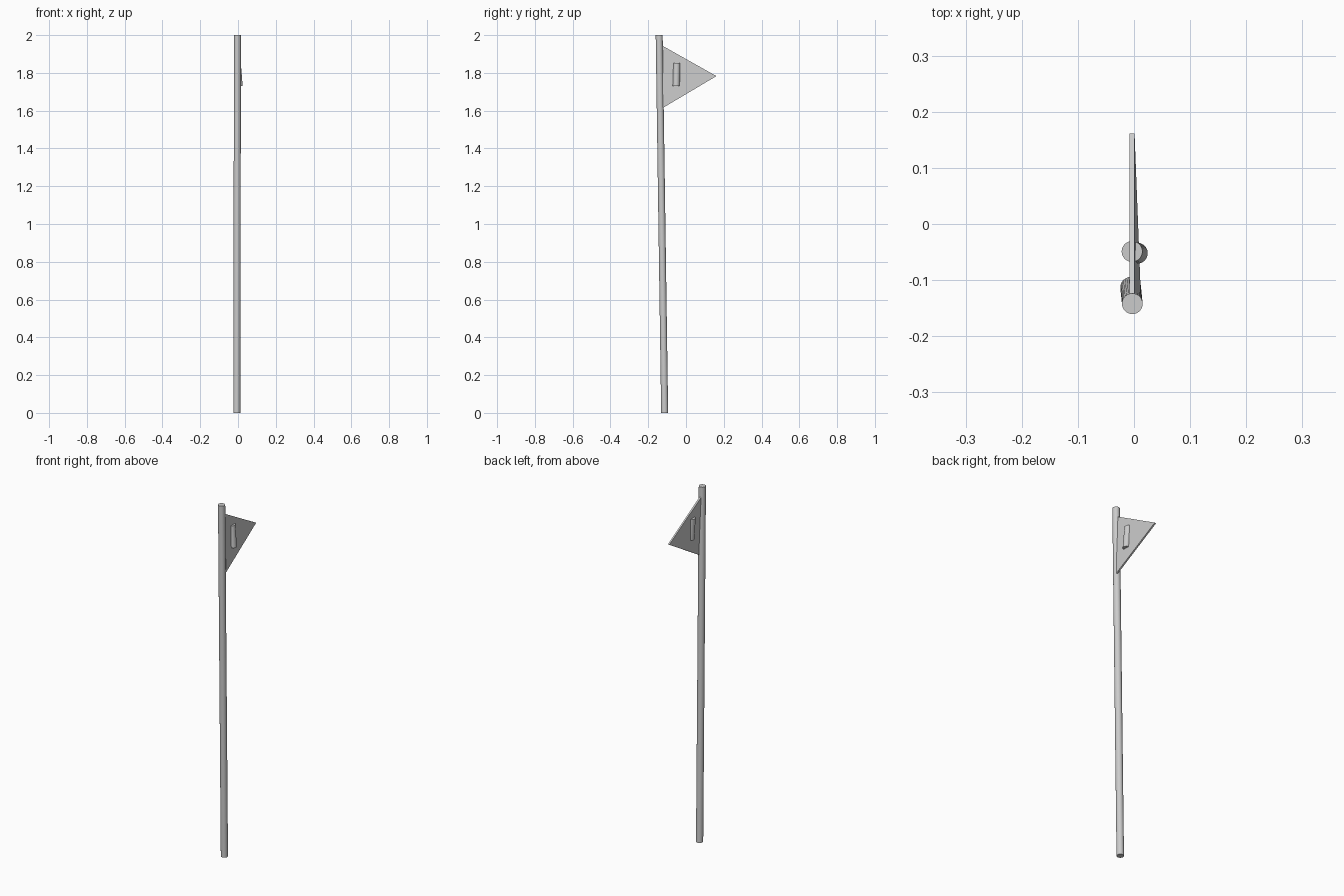
import bpy, bmesh
from math import cos, sin, tau
from mathutils import Vector

if "Cube" in bpy.data.objects:
    bpy.data.objects.remove(bpy.data.objects["Cube"])


def loft(name, bottom, top, smooth=False):
    """Closed solid between two matching outlines."""
    bm = bmesh.new()
    a = [bm.verts.new(p) for p in bottom]
    b = [bm.verts.new(p) for p in top]
    n = len(a)
    bm.faces.new(a[::-1])
    bm.faces.new(b)
    for i in range(n):
        j = (i + 1) % n
        bm.faces.new((a[i], a[j], b[j], b[i]))
    bmesh.ops.recalc_face_normals(bm, faces=bm.faces)
    mesh = bpy.data.meshes.new(name)
    bm.to_mesh(mesh)
    bm.free()
    obj = bpy.data.objects.new(name, mesh)
    bpy.context.collection.objects.link(obj)
    if smooth:
        bpy.ops.object.select_all(action='DESELECT')
        obj.select_set(True)
        bpy.context.view_layer.objects.active = obj
        bpy.ops.object.shade_smooth_by_angle()
    return obj


def ring(centre, r, n=32):
    x, y, z = centre
    return [(x + r * cos(tau * i / n), y + r * sin(tau * i / n), z) for i in range(n)]


# slightly leaning pole
loft("pole", ring((-0.006, -0.113, 0), 0.0185), ring((-0.003, -0.142, 2), 0.0185), True)

# thin triangular pennant, tilted a little toward +x at its lower corner
outer = [Vector(p) for p in ((0.001, -0.127, 1.945), (0.012, -0.122, 1.615), (0.001, 0.161, 1.783))]
loft("pennant", [p - Vector((0.009, 0, 0)) for p in outer], outer)

# short rod set through the pennant
loft("pennant_rod", ring((0.006, -0.052, 1.73), 0.0185), ring((-0.0035, -0.049, 1.853), 0.0185), True)
